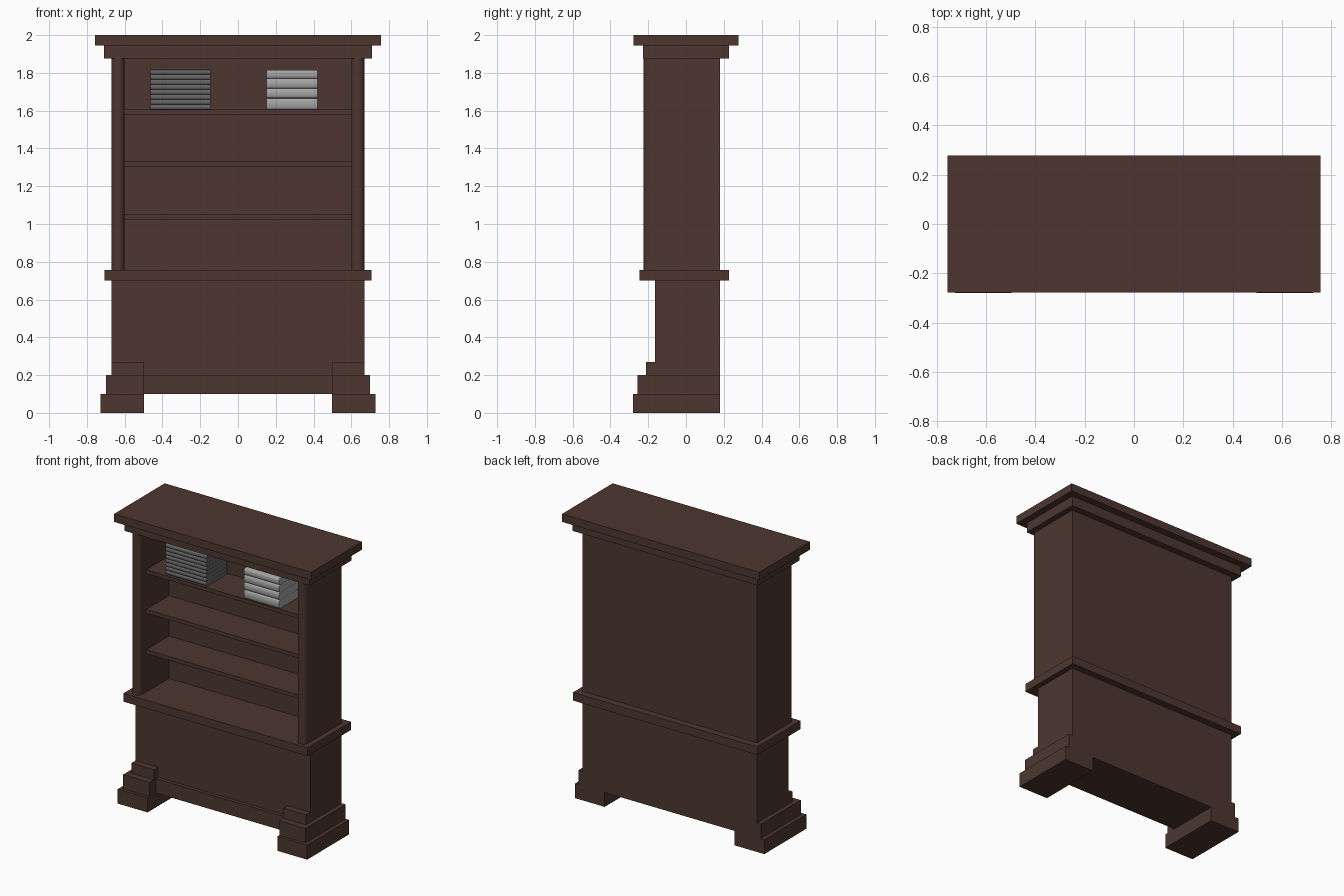
import bpy, bmesh, math

if "Cube" in bpy.data.objects:
    bpy.data.objects.remove(bpy.data.objects["Cube"])


def material(name, rgb):
    m = bpy.data.materials.new(name)
    m.diffuse_color = (*rgb, 1)
    m.use_nodes = True
    m.node_tree.nodes["Principled BSDF"].inputs["Base Color"].default_value = m.diffuse_color
    return m


wood = material("dark brown wood", (0.075, 0.037, 0.028))
dark_gray = material("dark gray", (0.13, 0.13, 0.13))
light_gray = material("light gray", (0.38, 0.38, 0.38))


def finish(name, bm, mat):
    bmesh.ops.recalc_face_normals(bm, faces=bm.faces)
    mesh = bpy.data.meshes.new(name)
    bm.to_mesh(mesh)
    bm.free()
    mesh.materials.append(mat)
    obj = bpy.data.objects.new(name, mesh)
    bpy.context.collection.objects.link(obj)
    return obj


def box(name, x, y, z, mat=wood):
    bm = bmesh.new()
    bmesh.ops.create_cube(bm, size=1)
    for v in bm.verts:
        for i, (lo, hi) in enumerate((x, y, z)):
            v.co[i] = lo if v.co[i] < 0 else hi
    return finish(name, bm, mat)


def prism(name, points, offset, mat):
    """Extrude a closed outline along offset."""
    bm = bmesh.new()
    face = bm.faces.new([bm.verts.new(p) for p in points])
    ext = bmesh.ops.extrude_face_region(bm, geom=[face])
    verts = [g for g in ext["geom"] if isinstance(g, bmesh.types.BMVert)]
    bmesh.ops.translate(bm, verts=verts, vec=offset)
    obj = finish(name, bm, mat)
    bpy.ops.object.select_all(action="DESELECT")
    obj.select_set(True)
    bpy.context.view_layer.objects.active = obj
    bpy.ops.object.shade_smooth_by_angle(angle=math.radians(40))
    return obj


# Cornice and waist mouldings
box("cornice_top", (-0.757, 0.757), (-0.278, 0.278), (1.945, 2.0))
box("cornice_lower", (-0.71, 0.71), (-0.228, 0.228), (1.876, 1.945))
box("waist_slab", (-0.707, 0.707), (-0.247, 0.228), (0.70, 0.757))

# Lower cabinet and its base rail
box("lower_cabinet", (-0.67, 0.67), (-0.165, 0.18), (0.10, 0.70))
box("base_rail", (-0.50, 0.50), (-0.19, -0.165), (0.10, 0.20))

# Upper back panel and shelves
box("back_panel", (-0.60, 0.60), (0.10, 0.18), (0.757, 1.876))
for z in (1.025, 1.305, 1.58):
    box("shelf", (-0.60, 0.60), (-0.15, 0.10), (z, z + 0.026))

for side, label in ((-1, "left"), (1, "right")):
    def span(a, b):
        return tuple(sorted((side * a, side * b)))

    # Side posts with half-round columns on the front
    box(label + "_side", span(0.60, 0.67), (-0.19, 0.18), (0.757, 1.876))
    arc = [(side * 0.635 + 0.035 * math.cos(a), -0.19 - 0.035 * math.sin(a), 0.757)
           for a in (math.pi * i / 16 for i in range(17))]
    prism(label + "_column", arc, (0, 0, 1.119), wood)

    # Stepped feet
    for outer, front, z0, z1 in ((0.727, -0.28, 0, 0.10),
                                 (0.70, -0.258, 0.10, 0.20),
                                 (0.67, -0.212, 0.20, 0.27)):
        box(label + "_foot", span(0.498, outer), (front, 0.18), (z0, z1))


def book(name, x0, x1, front, back, z, h, mat):
    """Book lying flat with a rounded spine facing the front."""
    r = min(h * 0.3, 0.01)
    pts = [(x0, front + r - r * math.cos(a), z + h / 2 + h / 2 * math.sin(a))
           for a in (math.pi * (i / 8 - 0.5) for i in range(9))]
    pts += [(x0, back, z + h), (x0, back, z)]
    prism(name, pts, (x1 - x0, 0, 0), mat)


# Stacks of books on the top shelf
for i in range(8):
    book("thin_book", -0.462, -0.146, -0.135, 0.09,
         1.606 + i * 0.0264, 0.026, dark_gray)
z = 1.606
for h in (0.06, 0.052, 0.052, 0.046):
    book("thick_book", 0.15, 0.42, -0.15, 0.07, z, h - 0.001, light_gray)
    z += h
